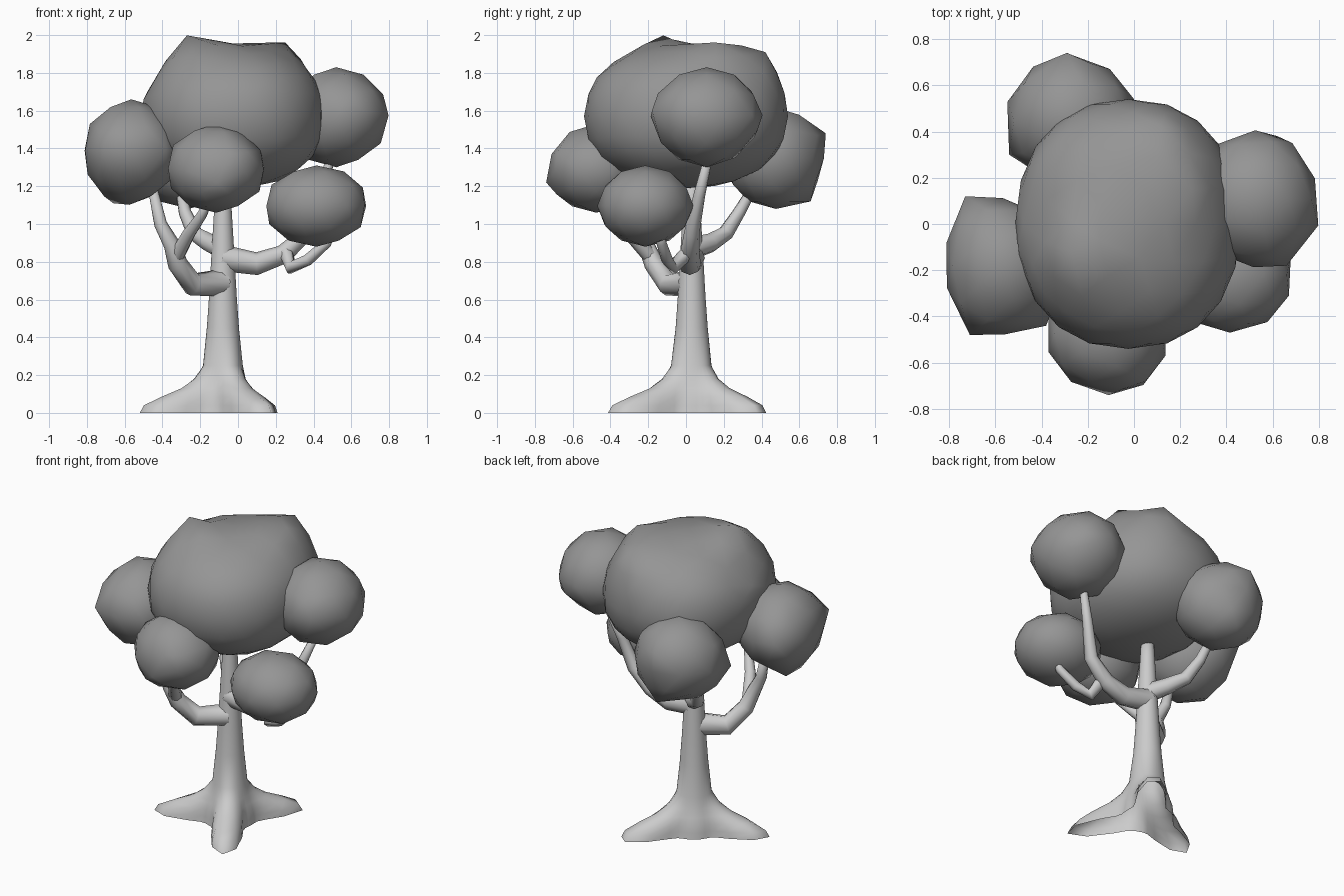
import bpy, bmesh
from math import sin, cos, pi, exp, atan2, hypot
from mathutils import Vector

if "Cube" in bpy.data.objects:
    bpy.data.objects.remove(bpy.data.objects["Cube"])

leaf = bpy.data.materials.new("leaf_grey")
leaf.diffuse_color = (0.3, 0.3, 0.3, 1)
leaf.use_nodes = True
leaf.node_tree.nodes["Principled BSDF"].inputs["Base Color"].default_value = leaf.diffuse_color


def finish(name, bm, mat=None):
    bmesh.ops.recalc_face_normals(bm, faces=bm.faces)
    me = bpy.data.meshes.new(name)
    bm.to_mesh(me)
    bm.free()
    for p in me.polygons:
        p.use_smooth = True
    if mat:
        me.materials.append(mat)
    ob = bpy.data.objects.new(name, me)
    bpy.context.collection.objects.link(ob)
    return ob


def loft(name, rings, cap_end=False):
    """Skin a list of closed rings of equal length."""
    bm = bmesh.new()
    vs = [[bm.verts.new(p) for p in r] for r in rings]
    n = len(vs[0])
    for a, b in zip(vs, vs[1:]):
        for i in range(n):
            j = (i + 1) % n
            bm.faces.new((a[i], a[j], b[j], b[i]))
    if cap_end:
        bm.faces.new(vs[-1])
    return finish(name, bm)


def branch(name, pts, r0, r1, n=8):
    """Tapered tube along a path."""
    pts = [Vector(p) for p in pts]
    rings, d_old, u = [], None, None
    for i, p in enumerate(pts):
        d = (pts[min(i + 1, len(pts) - 1)] - pts[max(i - 1, 0)]).normalized()
        u = d.orthogonal().normalized() if u is None else d_old.rotation_difference(d) @ u
        d_old, w = d, d.cross(u)
        r = r0 + (r1 - r0) * i / (len(pts) - 1)
        rings.append([p + r * (cos(2 * pi * k / n) * u + sin(2 * pi * k / n) * w) for k in range(n)])
    return loft(name, rings, True)


def clump(name, lo, hi, corners=(), sub=2, power=1.0, fall=0.12):
    """Rounded leaf mass filling a box, with some corners pulled out."""
    lo, hi = Vector(lo), Vector(hi)
    mid, half = (lo + hi) / 2, (hi - lo) / 2
    bm = bmesh.new()
    bmesh.ops.create_icosphere(bm, subdivisions=sub, radius=1)
    big = [max(abs(v.co[k]) for v in bm.verts) for k in range(3)]
    for v in bm.verts:
        c = [v.co[k] / big[k] for k in range(3)]
        v.co = mid + Vector([half[k] * abs(c[k]) ** power * (1 if c[k] > 0 else -1) for k in range(3)])
    for t in map(Vector, corners):
        near = min(bm.verts, key=lambda v: (v.co - t).length).co.copy()
        for v in bm.verts:
            v.co += (t - near) * exp(-((v.co - near).length / fall) ** 2)
    return finish(name, bm, leaf)


# Trunk flaring into three roots (star-shaped rings, open at the ground)
CX, CY = -0.08, 0.03
ROOTS = [(0.19, 0.42), (-0.52, -0.13), (0.18, -0.41)]
ANG = [(atan2(y - CY, x - CX), hypot(x - CX, y - CY)) for x, y in ROOTS]
# z, core radius, root reach (1 = tip), lobe sharpness
LEVELS = [(0, .16, 1, 9), (.04, .155, .95, 9), (.085, .15, .74, 7), (.13, .135, .5, 5),
          (.18, .12, .34, 4), (.25, .105, .22, 2), (.45, .085, 0, 2), (.62, .073, 0, 2),
          (.85, .06, 0, 2), (1.1, .045, 0, 2), (1.3, .035, 0, 2)]
rings = []
for z, core, reach, sharp in LEVELS:
    ring = []
    for k in range(36):
        a = 2 * pi * k / 36
        r = core
        for b, length in ANG:
            r += max(0, length * reach - core) * max(0, cos(a - b)) ** (sharp * 2)
        ring.append((CX + r * cos(a), CY + r * sin(a), z))
    rings.append(ring)
loft("trunk", rings, True)

# Branches
branch("left_branch", [(-.08, .02, .69), (-.24, -.09, .68), (-.32, -.17, .79), (-.35, -.21, .89),
                       (-.41, -.2, 1.0), (-.45, -.19, 1.18)], .072, .025)
branch("front_twig", [(-.33, -.18, .82), (-.26, -.3, .95), (-.19, -.38, 1.05), (-.14, -.44, 1.16)], .042, .02)
branch("right_branch", [(-.08, .03, .82), (.1, .02, .79), (.24, .02, .84), (.36, .03, .95),
                        (.42, .07, 1.15), (.5, .12, 1.36)], .07, .022)
branch("low_twig", [(.25, .02, .86), (.28, -.07, .77), (.37, -.1, .81), (.47, -.13, .9), (.5, -.14, .97)], .04, .022)
branch("back_branch", [(-.08, .03, .87), (-.15, .13, .9), (-.23, .21, .95), (-.28, .28, 1.06),
                       (-.31, .36, 1.2)], .06, .025)

# Leaf masses
clump("crown", (-.51, -.54, 1.19), (.46, .54, 1.95),
      [(-.27, -.12, 2.0), (.25, .15, 1.96), (.12, .42, 1.91), (-.48, 0, 1.7)], 3, .9, .15)
clump("right_leaves", (.26, -.18, 1.3), (.78, .4, 1.83), [(.8, 0, 1.57), (.62, .38, 1.5), (.66, -.18, 1.6)])
clump("left_leaves", (-.81, -.46, 1.11), (-.32, .1, 1.66),
      [(-.73, .12, 1.42), (-.71, -.48, 1.42), (-.66, -.1, 1.11), (-.38, -.44, 1.4)])
clump("front_leaves", (-.37, -.73, 1.06), (.14, -.22, 1.53), [(-.11, -.74, 1.22), (.05, -.68, 1.38)])
clump("low_leaves", (.15, -.47, .88), (.68, .04, 1.31), [(.67, -.31, 1.1)])
clump("back_leaves", (-.55, .2, 1.08), (0, .72, 1.62), [(-.29, .74, 1.48), (-.54, .3, 1.3), (-.25, .66, 1.12)])
